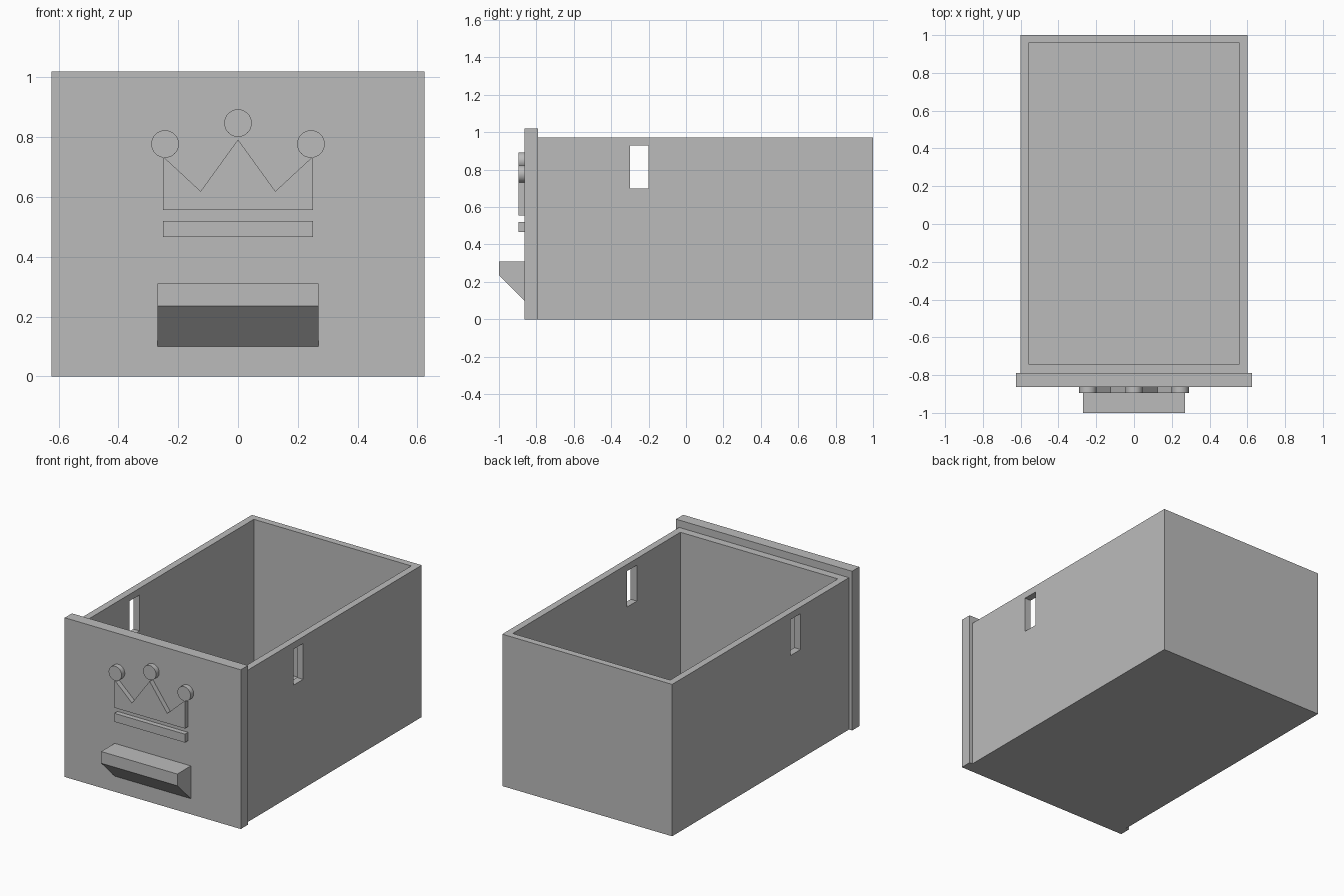
import bpy
import bmesh
import math

cube = bpy.data.objects.get("Cube")
if cube:
    bpy.data.objects.remove(cube, do_unlink=True)

grey = bpy.data.materials.new("plain grey")
grey.use_nodes = True
colour = (0.5, 0.5, 0.5, 1)
grey.diffuse_color = colour
grey.node_tree.nodes["Principled BSDF"].inputs["Base Color"].default_value = colour


def prism(name, profile, place, start, end):
    """Extrude a closed 2D profile; place(a, b, depth) gives the 3D point."""
    bm = bmesh.new()
    low = [bm.verts.new(place(a, b, start)) for a, b in profile]
    high = [bm.verts.new(place(a, b, end)) for a, b in profile]
    bm.faces.new(low)
    bm.faces.new(high)
    n = len(profile)
    for i in range(n):
        j = (i + 1) % n
        bm.faces.new((low[i], low[j], high[j], high[i]))
    bmesh.ops.recalc_face_normals(bm, faces=bm.faces)
    mesh = bpy.data.meshes.new(name)
    bm.to_mesh(mesh)
    bm.free()
    mesh.materials.append(grey)
    obj = bpy.data.objects.new(name, mesh)
    bpy.context.collection.objects.link(obj)
    return obj


def along_x(y, z, x):
    return (x, y, z)


def along_y(x, z, y):
    return (x, y, z)


def box(name, half_width, y0, y1, z0, z1):
    profile = [(y0, z0), (y1, z0), (y1, z1), (y0, z1)]
    return prism(name, profile, along_x, -half_width, half_width)


def cut(target, cutter):
    mod = target.modifiers.new(cutter.name, "BOOLEAN")
    mod.operation = "DIFFERENCE"
    mod.solver = "EXACT"
    mod.object = cutter
    cutter.hide_render = True
    cutter.hide_viewport = True
    cutter.display_type = "WIRE"


# Open drawer box with a slot through both side walls
PANEL_BACK, PANEL_FRONT, RELIEF = -0.79, -0.863, -0.895
drawer = box("drawer_box", 0.602, PANEL_BACK, 1.0, 0, 0.973)
cut(drawer, box("cavity_cutter", 0.558, -0.74, 0.957, 0.045, 1.2))
cut(drawer, box("slot_cutter", 0.8, -0.3, -0.2, 0.7, 0.93))

# Front panel and wedge-shaped pull
box("front_panel", 0.624, PANEL_FRONT, PANEL_BACK, 0, 1.02)
pull = [(PANEL_FRONT, 0.31), (-1, 0.31), (-1, 0.235), (PANEL_FRONT, 0.10)]
prism("pull_handle", pull, along_x, -0.27, 0.27)

# Raised crown ornament: points, base bar and balls
crown = [(-0.25, 0.556), (0.25, 0.556), (0.25, 0.735), (0.125, 0.619),
         (0, 0.792), (-0.125, 0.619), (-0.25, 0.735)]
prism("crown_points", crown, along_y, RELIEF, PANEL_FRONT)
box("crown_bar", 0.25, RELIEF, PANEL_FRONT, 0.466, 0.52)

for name, cx, cz in (("left", 0.244, 0.777), ("middle", 0, 0.847), ("right", -0.244, 0.777)):
    angles = [math.tau * i / 48 for i in range(48)]
    ring = [(cx + 0.046 * math.cos(a), cz + 0.046 * math.sin(a)) for a in angles]
    disc = prism("crown_disc_" + name, ring, along_y, RELIEF, PANEL_FRONT)
    bpy.ops.object.select_all(action="DESELECT")
    disc.select_set(True)
    bpy.context.view_layer.objects.active = disc
    bpy.ops.object.shade_smooth_by_angle(angle=math.radians(30))
